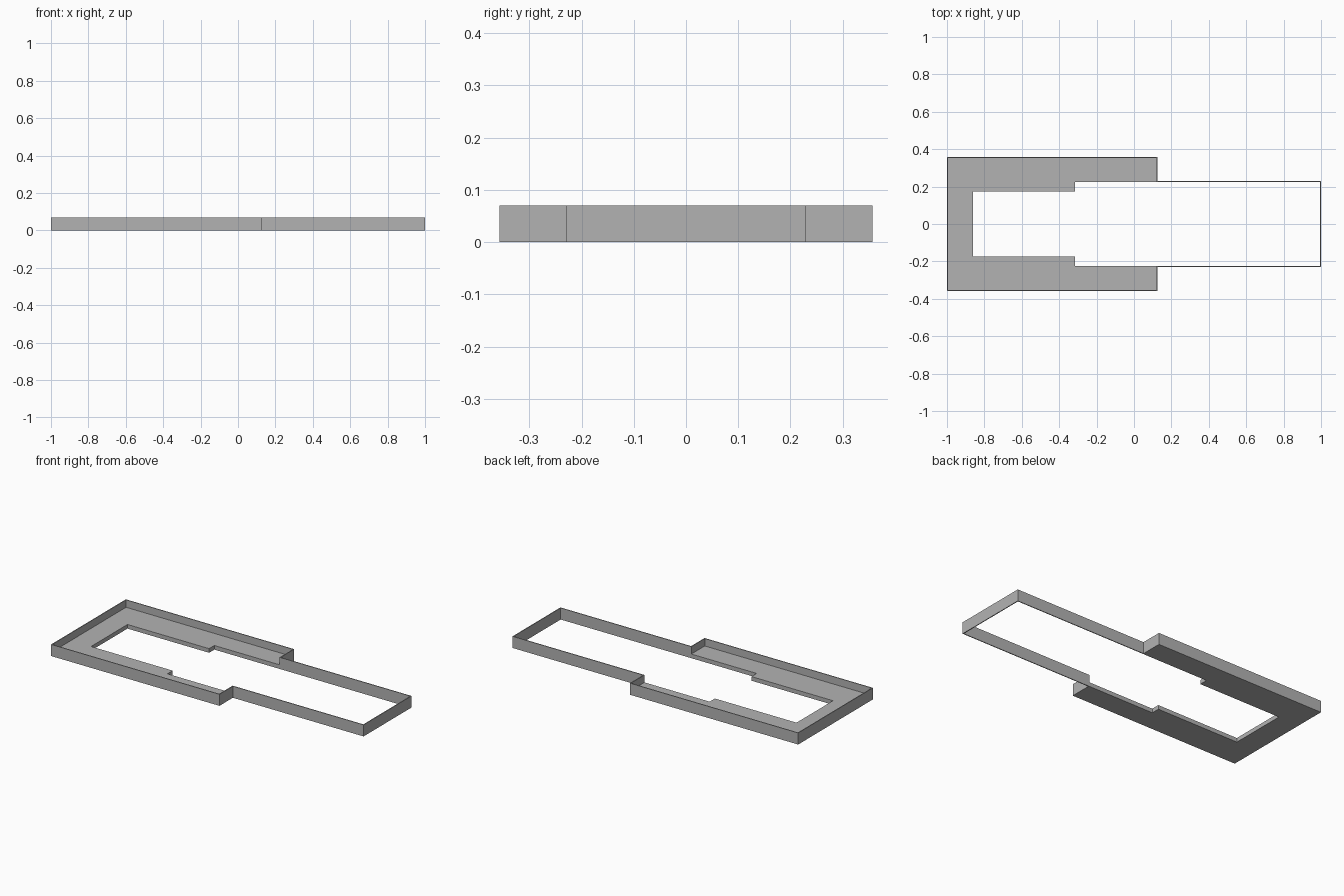
import bpy
import bmesh

if "Cube" in bpy.data.objects:
    bpy.data.objects.remove(bpy.data.objects["Cube"], do_unlink=True)

HEIGHT = 0.07    # wall height
FLOOR = 0.025    # floor plate thickness
WALL = 0.005     # wall thickness
BACK, STEP, TIP = -1.0, 0.126, 1.0    # x of wide end, shoulder, narrow end
WIDE, NARROW = 0.357, 0.229           # half widths

grey = bpy.data.materials.new("mid_grey")
grey.use_nodes = True
colour = (0.45, 0.45, 0.45, 1)
grey.diffuse_color = colour
grey.node_tree.nodes["Principled BSDF"].inputs["Base Color"].default_value = colour


def mirrored(half):
    """Close a half outline (y < 0) with its mirror image."""
    return half + [(x, -y) for x, y in reversed(half)]


def make_object(name, bm):
    mesh = bpy.data.meshes.new(name)
    bm.to_mesh(mesh)
    bm.free()
    mesh.materials.append(grey)
    obj = bpy.data.objects.new(name, mesh)
    bpy.context.collection.objects.link(obj)
    return obj


# Thin wall: the stepped outline as a ribbon, thickened inward
outline = mirrored([(BACK, -WIDE), (STEP, -WIDE), (STEP, -NARROW), (TIP, -NARROW)])
bm = bmesh.new()
low = [bm.verts.new((x, y, 0)) for x, y in outline]
high = [bm.verts.new((x, y, HEIGHT)) for x, y in outline]
for i in range(len(outline)):
    j = (i + 1) % len(outline)
    bm.faces.new((low[i], low[j], high[j], high[i]))
wall = make_object("perimeter_wall", bm)
thicken = wall.modifiers.new("thickness", "SOLIDIFY")
thicken.thickness = WALL
thicken.offset = -1
thicken.use_even_offset = True

# U-shaped floor plate with a stepped opening, inside the wide end
edge = NARROW - WALL
plate = mirrored([(-0.861, -0.174), (-0.315, -0.174), (-0.315, -edge),
                  (STEP - WALL, -edge), (STEP - WALL, WALL - WIDE),
                  (BACK + WALL, WALL - WIDE)])
# Split at the centre line so that the plate is two mirrored halves
half = len(plate) // 2
bm = bmesh.new()
verts = [bm.verts.new((x, y, 0)) for x, y in plate]
outer_mid = bm.verts.new((BACK + WALL, 0, 0))
inner_mid = bm.verts.new((-0.861, 0, 0))
bm.faces.new(verts[:half] + [outer_mid, inner_mid])
bm.faces.new(verts[half:] + [inner_mid, outer_mid])
result = bmesh.ops.extrude_face_region(bm, geom=bm.faces[:])
raised = [g for g in result["geom"] if isinstance(g, bmesh.types.BMVert)]
bmesh.ops.translate(bm, vec=(0, 0, FLOOR), verts=raised)
bmesh.ops.recalc_face_normals(bm, faces=bm.faces[:])
make_object("floor_plate", bm)
